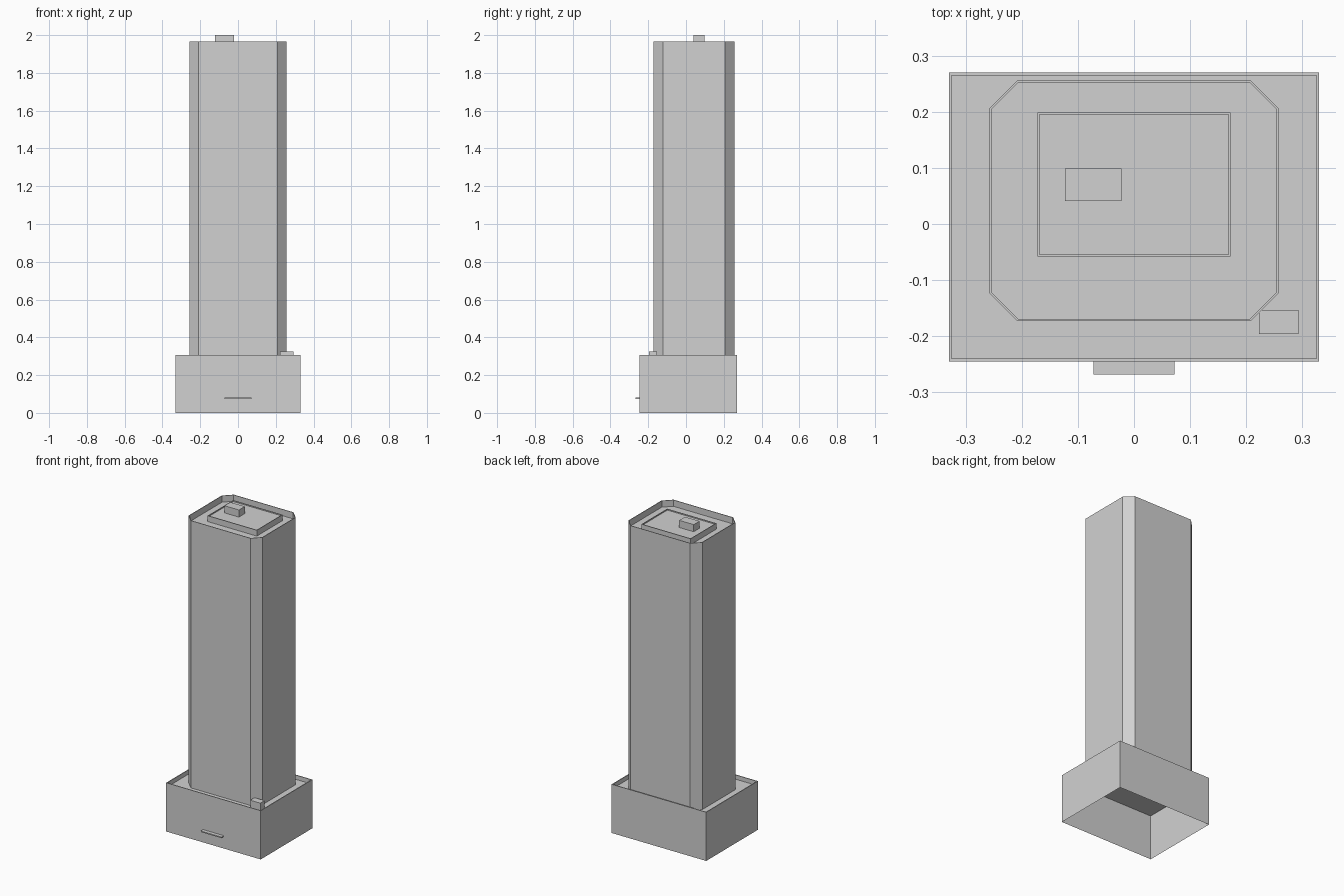
import bpy
import bmesh
from mathutils import Vector

cube = bpy.data.objects.get("Cube")
if cube:
    bpy.data.objects.remove(cube, do_unlink=True)

concrete = bpy.data.materials.new("light_grey_concrete")
concrete.use_nodes = True
GREY = (0.64, 0.64, 0.64, 1)
concrete.diffuse_color = GREY
concrete.node_tree.nodes["Principled BSDF"].inputs["Base Color"].default_value = GREY


def finish(name, bm):
    mesh = bpy.data.meshes.new(name)
    bm.to_mesh(mesh)
    bm.free()
    mesh.materials.append(concrete)
    obj = bpy.data.objects.new(name, mesh)
    bpy.context.collection.objects.link(obj)
    return obj


def outline(x0, x1, y0, y1, cut=0):
    """Counter-clockwise rectangle, with corners cut off if asked."""
    if not cut:
        return [(x0, y0), (x1, y0), (x1, y1), (x0, y1)]
    return [(x0 + cut, y0), (x1 - cut, y0), (x1, y0 + cut), (x1, y1 - cut),
            (x1 - cut, y1), (x0 + cut, y1), (x0, y1 - cut), (x0, y0 + cut)]


def push(bm, face, height):
    """Extrude one face straight up or down and return the moved face."""
    new = bmesh.ops.extrude_discrete_faces(bm, faces=[face])["faces"][0]
    bmesh.ops.translate(bm, verts=new.verts, vec=Vector((0, 0, height)))
    return new


def walled_block(name, points, bottom, top, rim, roof):
    """Open-bottomed block with a thin parapet around a sunken roof."""
    bm = bmesh.new()
    face = bm.faces.new([bm.verts.new((x, y, bottom)) for x, y in points])
    bm.normal_update()
    face = push(bm, face, top - bottom)
    bm.normal_update()
    bmesh.ops.inset_region(bm, faces=[face], thickness=rim, use_even_offset=True)
    push(bm, face, roof - top)
    return finish(name, bm)


def box(name, low, high):
    bm = bmesh.new()
    bmesh.ops.create_cube(bm, size=1)
    low, high = Vector(low), Vector(high)
    bmesh.ops.scale(bm, verts=bm.verts, vec=high - low)
    bmesh.ops.translate(bm, verts=bm.verts, vec=(low + high) / 2)
    return finish(name, bm)


# Main volumes, each with its parapet
PODIUM_ROOF, TOWER_ROOF, PLANT_ROOF = 0.28, 1.925, 1.955
walled_block("podium", outline(-0.33, 0.33, -0.245, 0.27),
             0, 0.307, 0.005, PODIUM_ROOF)
walled_block("tower", outline(-0.258, 0.258, -0.173, 0.256, cut=0.05),
             PODIUM_ROOF, 1.965, 0.004, TOWER_ROOF)
walled_block("roof_plant_room", outline(-0.172, 0.172, -0.058, 0.199),
             TOWER_ROOF, 1.962, 0.004, PLANT_ROOF)

# Small rooftop housings and the entrance canopy
box("lift_housing", (-0.123, 0.041, PLANT_ROOF), (-0.022, 0.099, 2))
box("podium_vent", (0.223, -0.196, PODIUM_ROOF), (0.293, -0.153, 0.326))
box("entrance_canopy", (-0.072, -0.268, 0.074), (0.072, -0.245, 0.081))
